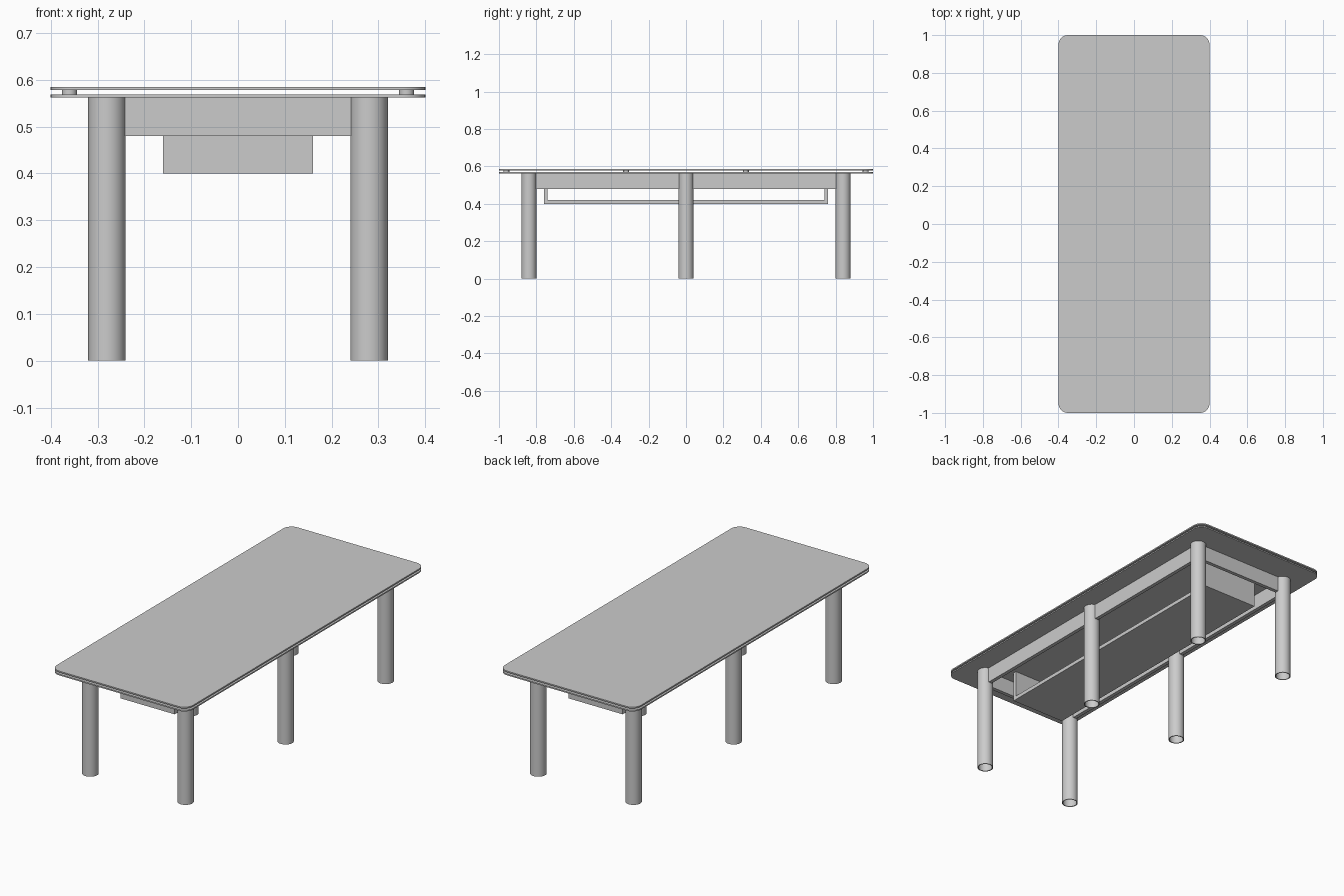
import bpy
import bmesh
import math

cube = bpy.data.objects.get("Cube")
if cube:
    bpy.data.objects.remove(cube, do_unlink=True)

grey = bpy.data.materials.new("light_grey")
grey.use_nodes = True
grey.diffuse_color = (0.6, 0.6, 0.6, 1)
grey.node_tree.nodes["Principled BSDF"].inputs["Base Color"].default_value = (0.6, 0.6, 0.6, 1)


def finish(name, bm, smooth=False):
    bmesh.ops.recalc_face_normals(bm, faces=bm.faces)
    mesh = bpy.data.meshes.new(name)
    bm.to_mesh(mesh)
    bm.free()
    mesh.materials.append(grey)
    obj = bpy.data.objects.new(name, mesh)
    bpy.context.collection.objects.link(obj)
    if smooth:
        bpy.ops.object.select_all(action='DESELECT')
        obj.select_set(True)
        bpy.context.view_layer.objects.active = obj
        bpy.ops.object.shade_smooth_by_angle(angle=math.radians(30))
    return obj


def box(name, x, y, z):
    """Box from (low, high) ranges on each axis."""
    bm = bmesh.new()
    bmesh.ops.create_cube(bm, size=1)
    for v in bm.verts:
        v.co = [r[0] if c < 0 else r[1] for r, c in zip((x, y, z), v.co)]
    return finish(name, bm)


def tabletop(name, low, high, radius=0.05, steps=10):
    """Rounded rectangular plate."""
    bm = bmesh.new()
    outline = []
    for i, (sx, sy) in enumerate([(1, 1), (-1, 1), (-1, -1), (1, -1)]):
        for k in range(steps + 1):
            a = (i + k / steps) * math.pi / 2
            outline.append(bm.verts.new((sx * (0.4 - radius) + radius * math.cos(a),
                                         sy * (1 - radius) + radius * math.sin(a), low)))
    face = bm.faces.new(outline)
    top = bmesh.ops.extrude_face_region(bm, geom=[face])["geom"]
    bmesh.ops.translate(bm, vec=(0, 0, high - low),
                        verts=[g for g in top if isinstance(g, bmesh.types.BMVert)])
    return finish(name, bm, True)


def round_post(name, x, y, radius, low, high, wall=0):
    """Upright cylinder, or an open tube when a wall is given."""
    bm = bmesh.new()
    n = 40
    radii = [(radius, low), (radius, high)]
    if wall:
        radii += [(radius - wall, high), (radius - wall, low)]
    rings = [[bm.verts.new((x + r * math.cos(2 * math.pi * i / n),
                            y + r * math.sin(2 * math.pi * i / n), z))
              for i in range(n)] for r, z in radii]
    pairs = list(zip(rings, rings[1:]))
    if wall:
        pairs.append((rings[-1], rings[0]))
    else:
        bm.faces.new(rings[0])
        bm.faces.new(rings[1])
    for a, b in pairs:
        for i in range(n):
            j = (i + 1) % n
            bm.faces.new((a[i], a[j], b[j], b[i]))
    return finish(name, bm, True)


UNDER = 0.562     # underside of the lower plate
LEG_X, LEG_Y = 0.28, 0.84
HALF = 0.01       # half the rail thickness

# Two stacked plates, held apart by small discs
tabletop("lower_top", UNDER, 0.569)
tabletop("upper_top", 0.578, 0.585)

for side, sx in (("left", 1), ("right", -1)):
    for y in (-0.96, -0.32, 0.32, 0.96):
        round_post(side + "_spacer", sx * 0.36, y, 0.016, 0.569, 0.578)
    # Tubular legs
    for y in (-LEG_Y, 0, LEG_Y):
        round_post(side + "_leg", sx * LEG_X, y, 0.04, 0, UNDER, 0.005)
    # Long rails between the legs
    for sy in (-1, 1):
        box(side + "_rail", (sx * LEG_X - HALF, sx * LEG_X + HALF),
            sorted((sy * 0.038, sy * 0.802)), (0.48, UNDER))

for end, sy in (("front", -1), ("back", 1)):
    # Short rails across the ends
    box(end + "_rail", (-0.242, 0.242), (sy * LEG_Y - HALF, sy * LEG_Y + HALF), (0.48, UNDER))
    # Panels that hang the shelf
    box(end + "_shelf_panel", (-0.16, 0.16), sorted((sy * 0.74, sy * 0.76)), (0.40, UNDER))

# Shelf floor between the hanging panels
box("shelf_floor", (-0.16, 0.16), (-0.74, 0.74), (0.40, 0.42))
